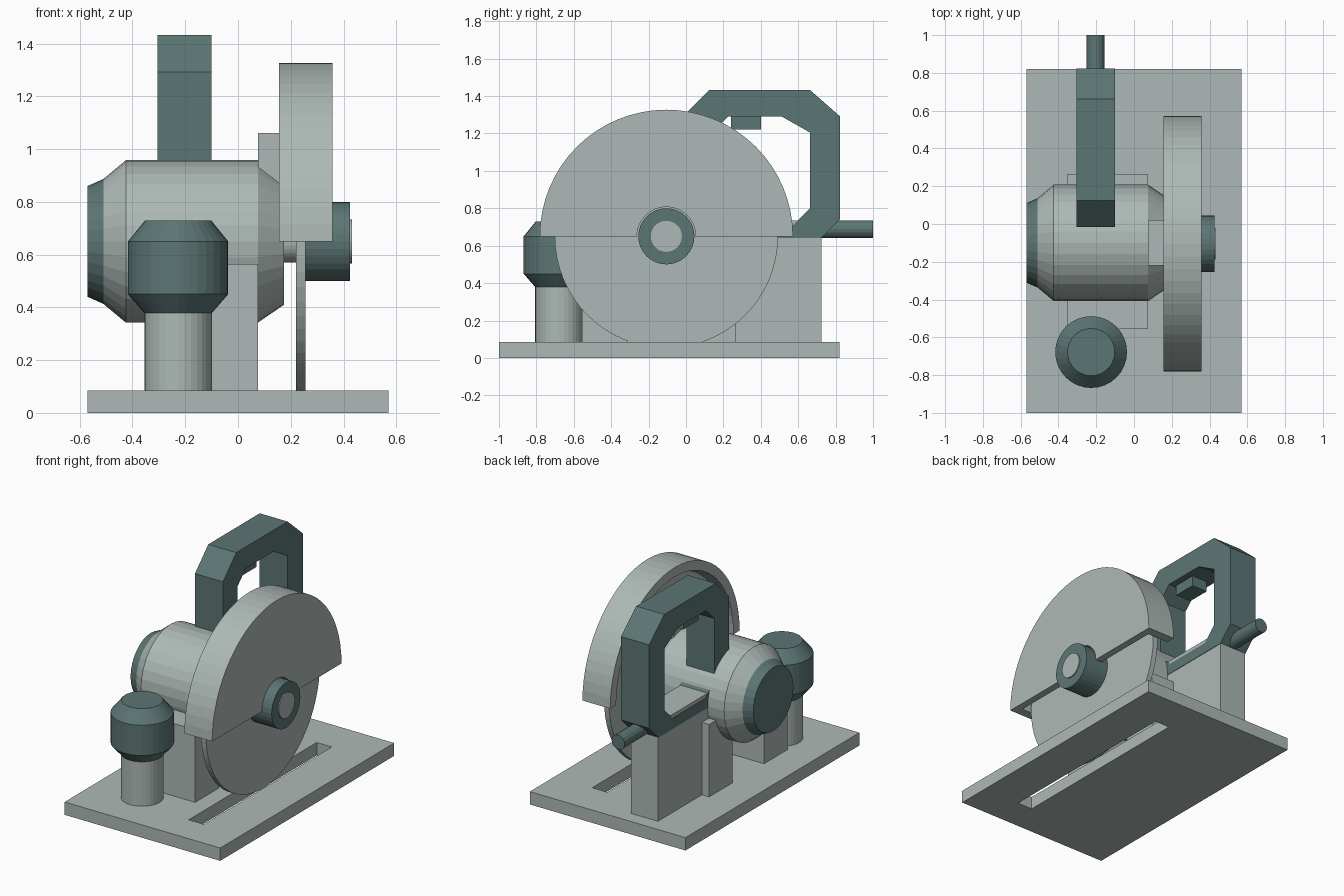
import bpy, bmesh
from math import sin, cos, pi
from mathutils import Matrix, Vector

if "Cube" in bpy.data.objects:
    bpy.data.objects.remove(bpy.data.objects["Cube"], do_unlink=True)


def material(name, rgb):
    m = bpy.data.materials.new(name)
    m.use_nodes = True
    m.diffuse_color = (*rgb, 1)
    m.node_tree.nodes["Principled BSDF"].inputs["Base Color"].default_value = (*rgb, 1)
    return m


LIGHT = material("light_grey_metal", (0.42, 0.485, 0.465))
DARK = material("dark_teal_plastic", (0.105, 0.18, 0.175))


def finish(name, bm, *mats):
    bmesh.ops.recalc_face_normals(bm, faces=bm.faces)
    mesh = bpy.data.meshes.new(name)
    bm.to_mesh(mesh)
    bm.free()
    for m in mats:
        mesh.materials.append(m)
    ob = bpy.data.objects.new(name, mesh)
    bpy.context.collection.objects.link(ob)
    return ob


def box(name, mat, x, y, z):
    bm = bmesh.new()
    bmesh.ops.create_cube(bm, size=1)
    for v in bm.verts:
        v.co = [(a + b) / 2 + c * (b - a) for (a, b), c in zip((x, y, z), v.co)]
    return finish(name, bm, mat)


def turned(name, mats, profile, origin, axis, sides=32, split=None):
    """Revolve (position, radius) points about an axis; faces before split use the second material."""
    bm = bmesh.new()
    rings = [[bm.verts.new((r * cos(2 * pi * i / sides), r * sin(2 * pi * i / sides), h))
              for i in range(sides)] for h, r in profile]
    for a, b in zip(rings, rings[1:]):
        for i in range(sides):
            j = (i + 1) % sides
            bm.faces.new((a[i], a[j], b[j], b[i]))
    bm.faces.new(rings[0])
    bm.faces.new(rings[-1])
    if split is not None:
        for f in bm.faces:
            f.material_index = int(f.calc_center_median().z < split)
    turn = Vector((0, 0, 1)).rotation_difference(Vector(axis)).to_matrix().to_4x4()
    bm.transform(Matrix.Translation(origin) @ turn)
    return finish(name, bm, *mats)


def frame(name, mat, outer, inner, lo, hi, place, closed=True):
    """Extrude the band between two matching outlines from lo to hi."""
    bm = bmesh.new()
    loops = [[bm.verts.new(place(u, v, d)) for u, v in path]
             for path, d in ((outer, lo), (outer, hi), (inner, hi), (inner, lo))]
    n = len(outer)
    for k in range(4):
        a, b = loops[k], loops[(k + 1) % 4]
        for i in range(n if closed else n - 1):
            j = (i + 1) % n
            bm.faces.new((a[i], a[j], b[j], b[i]))
    if not closed:
        for end in (0, -1):
            bm.faces.new([loop[end] for loop in loops])
    return finish(name, bm, mat)


def rect(u0, u1, v0, v1):
    return [(u0, v0), (u1, v0), (u1, v1), (u0, v1)]


def sideways(u, v, d):
    return (d, u, v)


def upright(u, v, d):
    return (u, v, d)


AY, AZ = -0.105, 0.65          # shared motor and blade axis
X = (1, 0, 0)
AXIS = (0, AY, AZ)

# Slotted base plate
frame("base_plate", LIGHT, rect(-0.57, 0.57, -1, 0.82), rect(0.185, 0.295, -0.78, 0.56),
      0, 0.085, upright)

# Motor with dark end cap
turned("motor", (LIGHT, DARK),
       [(-0.57, 0.21), (-0.51, 0.237), (-0.425, 0.308), (0.075, 0.308), (0.175, 0.24)],
       (0, -0.1, AZ), X, split=-0.51)

# Motor supports and rear pillar
for name, y in (("front_support", (-0.555, -0.31)), ("rear_support", (0.02, 0.265))):
    box(name, LIGHT, (-0.355, 0.075), y, (0.085, 0.565))
box("rear_pillar", LIGHT, (-0.302, -0.103), (0.15, 0.725), (0.085, 0.735))

# Blade, shaft, hub and bolt
turned("blade_shaft", (LIGHT,), [(0.15, 0.08), (0.23, 0.08)], AXIS, X)
turned("blade", (LIGHT,), [(0.22, 0.597), (0.255, 0.597)], AXIS, X, sides=64)
turned("blade_hub", (DARK,), [(0.25, 0.15), (0.425, 0.15)], AXIS, X)
turned("hub_bolt", (LIGHT,), [(0.4, 0.083), (0.432, 0.083)], AXIS, X)


# Half-round blade guard: rim plus outer wall
def half_arc(r, steps=32):
    return [(AY + r * cos(pi * i / steps), AZ + r * sin(pi * i / steps)) for i in range(steps + 1)]


frame("guard_rim", LIGHT, half_arc(0.677), half_arc(0.615), 0.155, 0.31, sideways, closed=False)
frame("guard_wall", LIGHT, half_arc(0.677), half_arc(0.157), 0.31, 0.358, sideways, closed=False)
box("guard_bracket", LIGHT, (0.075, 0.18), (-0.22, 0.02), (0.7, 1.06))

# Front knob on its post
KNOB = (-0.227, -0.678, 0)
turned("knob_post", (LIGHT,), [(0.085, 0.128), (0.4, 0.128)], KNOB, (0, 0, 1))
turned("front_knob", (DARK,), [(0.375, 0.125), (0.45, 0.19), (0.65, 0.19), (0.73, 0.125)],
       KNOB, (0, 0, 1))


# Rear handle loop, trigger and cable sleeve
def chamfered(y0, y1, z0, z1, c, d):
    return [(y0 + c, z0), (y1 - c, z0), (y1, z0 + c), (y1, z1 - d),
            (y1 - c - 0.06, z1), (y0 + d, z1), (y0, z1 - d), (y0, z0 + c)]


frame("rear_handle", DARK, chamfered(-0.015, 0.823, 0.64, 1.432, 0.1, 0.14),
      chamfered(0.14, 0.663, 0.71, 1.29, 0.09, 0.085), -0.305, -0.1, sideways)
box("trigger", DARK, (-0.26, -0.145), (0.24, 0.4), (1.22, 1.3))
turned("cable_sleeve", (DARK,), [(0.7, 0.048), (1.0, 0.048)], (-0.203, 0, 0.688), (0, 1, 0), sides=16)
